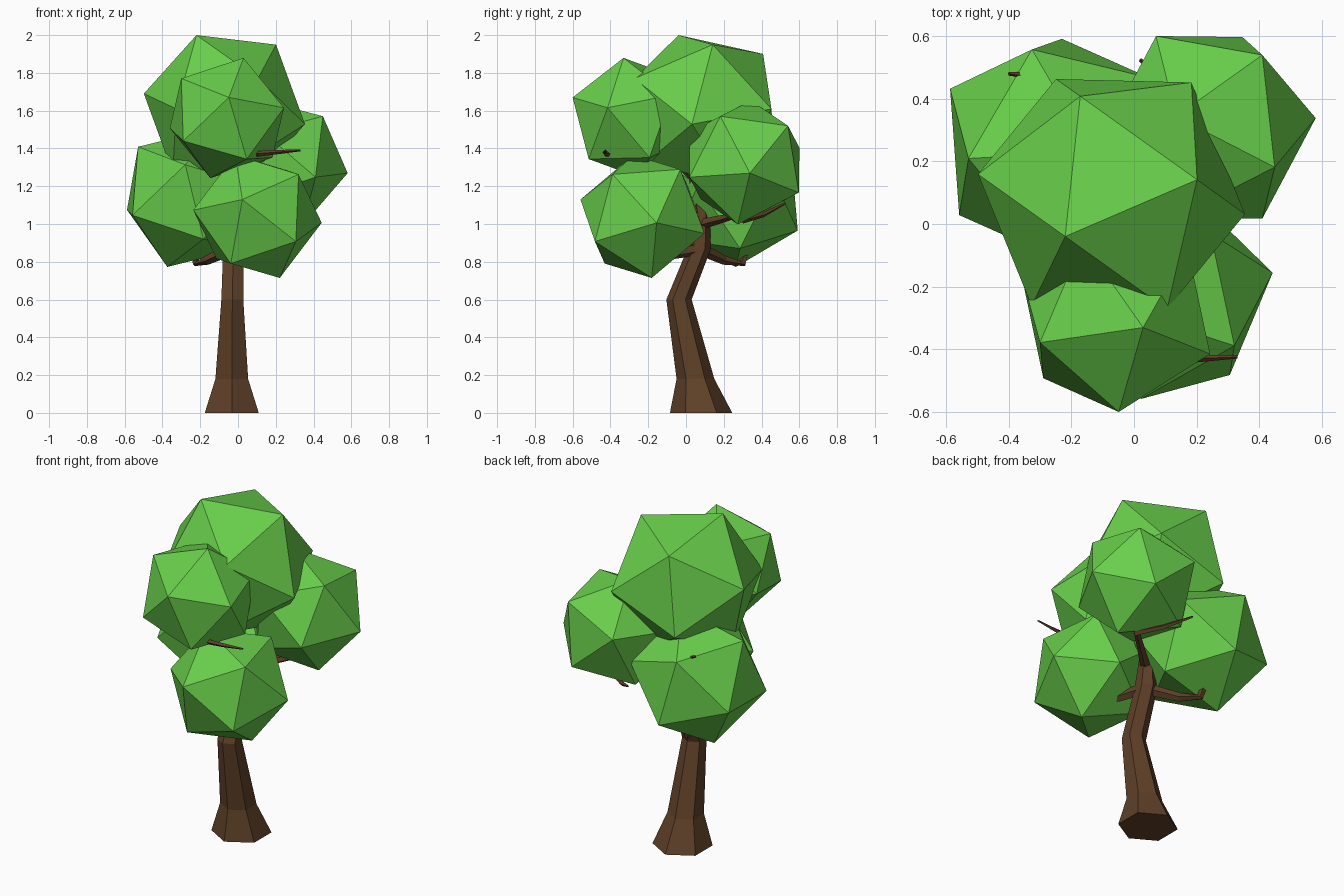
import bpy, bmesh, math
from mathutils import Vector, Matrix

if "Cube" in bpy.data.objects:
    bpy.data.objects.remove(bpy.data.objects["Cube"])


def material(name, color):
    m = bpy.data.materials.new(name)
    m.diffuse_color = (*color, 1)
    m.use_nodes = True
    m.node_tree.nodes["Principled BSDF"].inputs["Base Color"].default_value = m.diffuse_color
    return m


GREEN = material("leaf_green", (0.14, 0.62, 0.07))
BROWN = material("bark_brown", (0.115, 0.052, 0.021))


def finish(name, bm, mat):
    bmesh.ops.recalc_face_normals(bm, faces=bm.faces[:])
    me = bpy.data.meshes.new(name)
    bm.to_mesh(me)
    bm.free()
    me.materials.append(mat)
    ob = bpy.data.objects.new(name, me)
    bpy.context.collection.objects.link(ob)
    return ob


def face_frame(a, b, c):
    """Frame on a triangle: origin at its centre, z along the normal, x towards a."""
    mid = (a + b + c) / 3
    z = (b - a).cross(c - a).normalized()
    x = (a - mid).normalized()
    m = Matrix((x, z.cross(x), z)).transposed().to_4x4()
    m.translation = mid
    return m


def leaf_ball(name, *corners):
    """Icosahedron placed by the three corners (counter-clockwise) of one of its faces."""
    a, b, c = (Vector(p) for p in corners)
    edge = ((a - b).length + (b - c).length + (c - a).length) / 3
    bm = bmesh.new()
    bmesh.ops.create_icosphere(bm, subdivisions=1, radius=edge * 0.95106)
    bm.faces.ensure_lookup_table()
    src = face_frame(*(v.co.copy() for v in bm.faces[0].verts))
    bm.transform(face_frame(a, b, c) @ src.inverted())
    return finish(name, bm, GREEN)


def tube(name, points, radii, sides, level=False):
    """Tapered limb through the points; level keeps its rings horizontal."""
    pts = [Vector(p) for p in points]
    bm = bmesh.new()
    rings = []
    for i, (p, r) in enumerate(zip(pts, radii)):
        t = pts[min(i + 1, len(pts) - 1)] - pts[max(i - 1, 0)]
        rot = Matrix.Identity(3) if level else t.to_track_quat('Z', 'Y').to_matrix()
        ring = []
        for k in range(sides):
            ang = math.tau * k / sides - math.pi / 2
            ring.append(bm.verts.new(p + rot @ Vector((r * math.cos(ang), r * math.sin(ang), 0))))
        rings.append(ring)
    for lo, hi in zip(rings, rings[1:]):
        for k in range(sides):
            n = (k + 1) % sides
            bm.faces.new((lo[k], lo[n], hi[n], hi[k]))
    bm.faces.new(rings[0][::-1])
    bm.faces.new(rings[-1])
    return finish(name, bm, BROWN)


# Foliage: five icosahedra
leaf_ball("foliage_top", (-.22, -.04, 2.0), (.20, .14, 1.95), (-.17, .41, 1.90))
leaf_ball("foliage_upper_front", (.03, -.33, 1.88), (-.30, -.38, 1.77), (-.05, -.60, 1.67))
leaf_ball("foliage_lower_front", (.02, -.56, 1.13), (.31, -.48, .91), (.32, -.39, 1.26))
leaf_ball("foliage_left", (-.53, .21, 1.40), (-.59, .44, 1.06), (-.555, .02, 1.07))
leaf_ball("foliage_right", (.41, .54, 1.52), (.45, .18, 1.57), (.58, .34, 1.27))

# Crooked six-sided trunk with flared foot
tube("trunk",
     [(-.033, .08, 0), (-.033, .05, .18), (-.03, -.037, .6), (-.025, .07, .87),
      (-.02, .085, 1.05), (-.02, .03, 1.3)],
     [.165, .1, .067, .062, .042, .025], 6, level=True)

# Branches reaching into the foliage, with twig tips poking out
tube("branch_front", [(-.02, .07, .87), (.10, -.12, .83), (.15, -.25, .95)], [.035, .025, .012], 5)
tube("branch_left", [(-.03, .07, .87), (-.16, .20, .81), (-.22, .30, .79), (-.28, .36, 1.05)],
     [.035, .026, .02, .012], 5)
tube("branch_right", [(-.02, .08, 1.0), (.12, .20, 1.03), (.25, .31, 1.06)], [.03, .022, .015], 5)
tube("branch_upper", [(-.02, .04, 1.25), (-.04, -.15, 1.42), (-.06, -.28, 1.55)], [.025, .02, .01], 5)
tube("twig_right", [(.25, .30, 1.02), (.14, .41, 1.05), (.02, .525, 1.11)], [.018, .014, .006], 4)
tube("twig_front", [(-.03, -.25, 1.38), (.11, -.425, 1.372), (.20, -.43, 1.38), (.33, -.425, 1.39)],
     [.015, .015, .012, .005], 4)
tube("twig_left", [(-.28, .36, 1.05), (-.33, .475, 1.35), (-.40, .48, 1.385)], [.012, .012, .006], 4)
